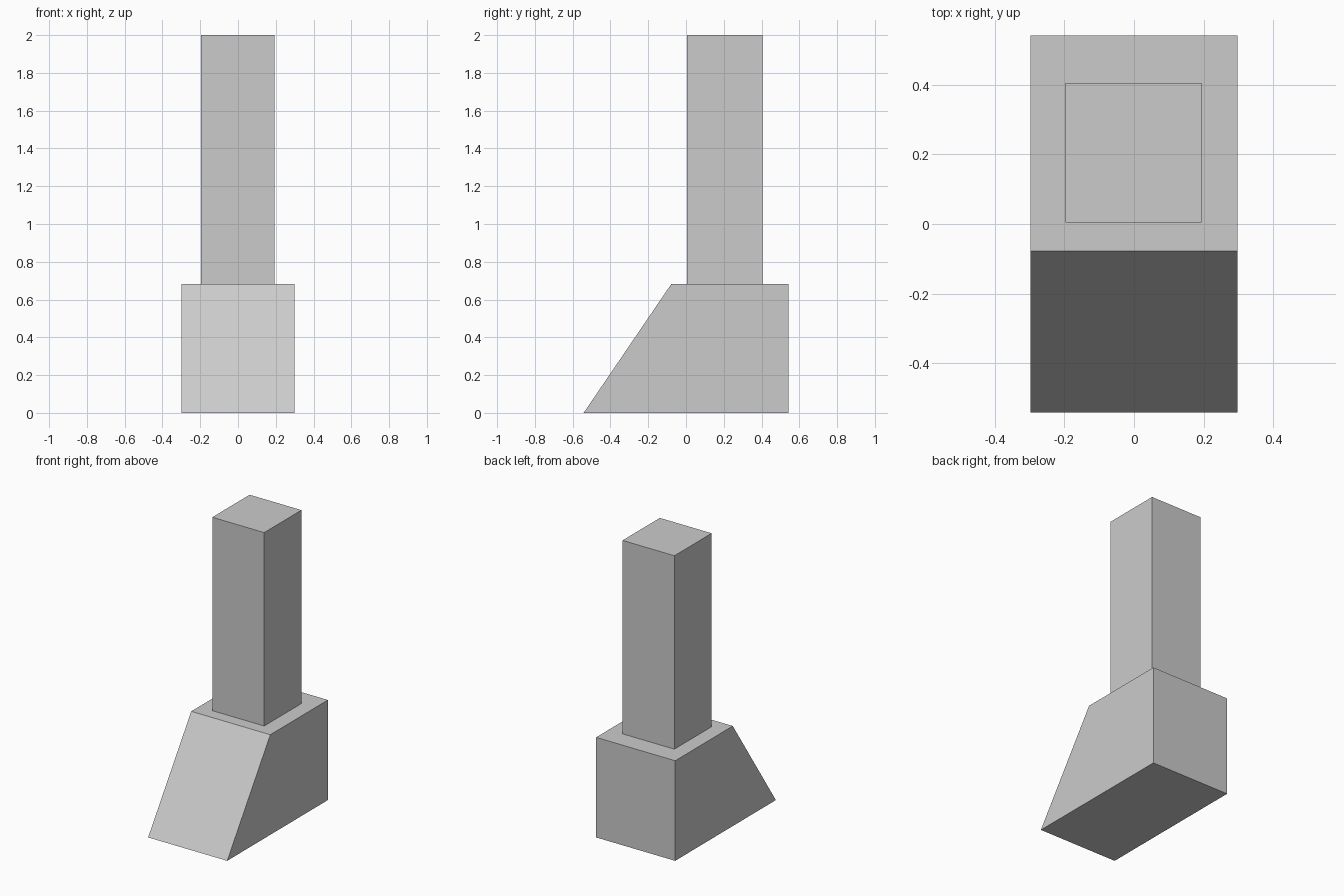
import bpy
import bmesh

if "Cube" in bpy.data.objects:
    bpy.data.objects.remove(bpy.data.objects["Cube"])


def extrude_profile(name, profile, x0, x1):
    """Solid made by sweeping a (y, z) side profile from x0 to x1."""
    bm = bmesh.new()
    face = bm.faces.new([bm.verts.new((x0, y, z)) for y, z in profile])
    swept = bmesh.ops.extrude_face_region(bm, geom=[face])["geom"]
    verts = [g for g in swept if isinstance(g, bmesh.types.BMVert)]
    bmesh.ops.translate(bm, verts=verts, vec=(x1 - x0, 0, 0))
    bmesh.ops.recalc_face_normals(bm, faces=bm.faces[:])
    mesh = bpy.data.meshes.new(name)
    bm.to_mesh(mesh)
    bm.free()
    obj = bpy.data.objects.new(name, mesh)
    bpy.context.collection.objects.link(obj)
    return obj


TOP = 0.682  # height of the base

# Base block with sloping front
extrude_profile("sloped_base",
                [(-0.542, 0), (0.542, 0), (0.542, TOP), (-0.078, TOP)],
                -0.298, 0.298)

# Square column standing on the base
extrude_profile("column",
                [(0.005, TOP), (0.406, TOP), (0.406, 2), (0.005, 2)],
                -0.197, 0.194)
